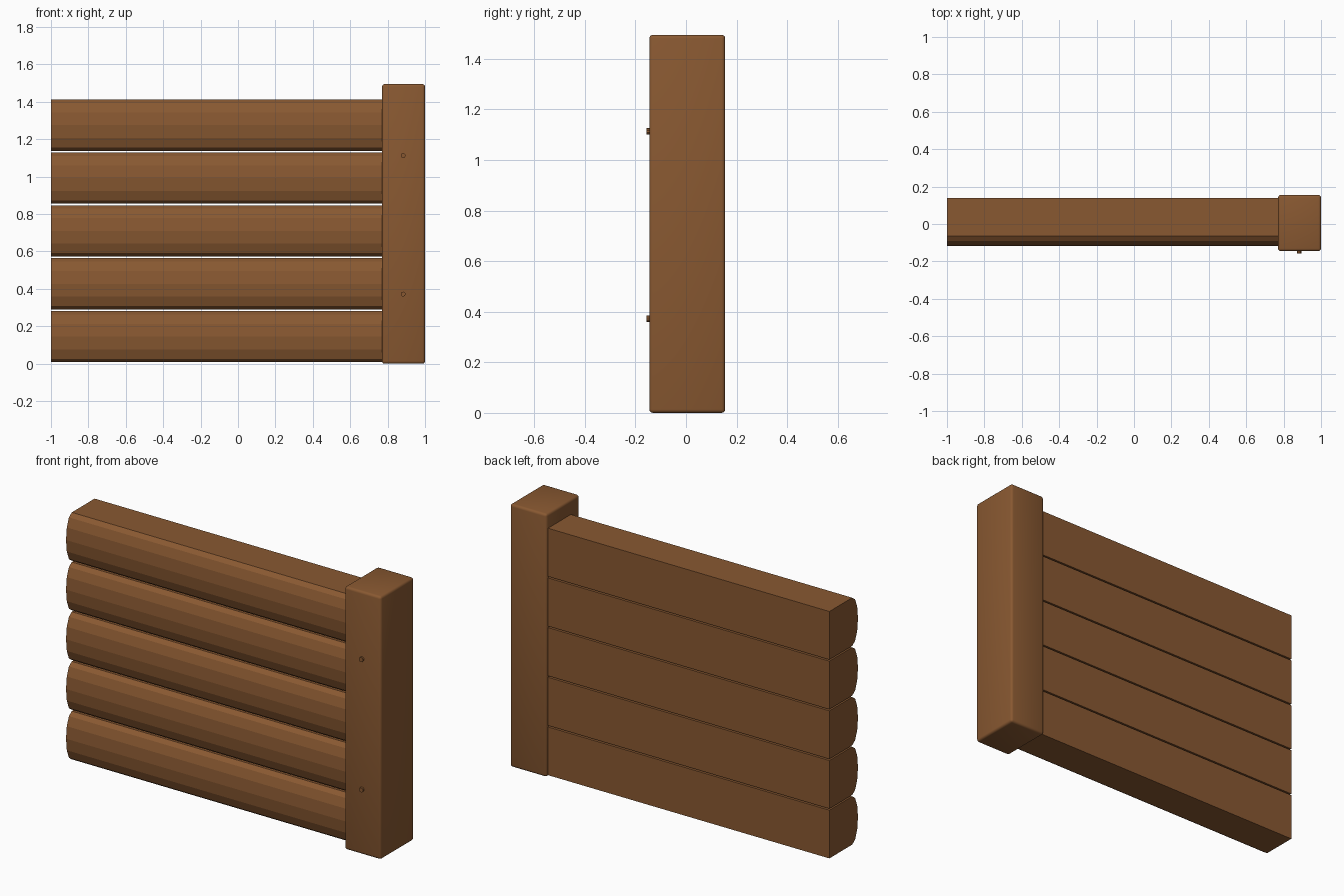
import bpy, bmesh, math
from mathutils import Matrix

cube = bpy.data.objects.get("Cube")
if cube:
    bpy.data.objects.remove(cube, do_unlink=True)

wood = bpy.data.materials.new("warm brown wood")
wood.use_nodes = True
BROWN = (0.25, 0.099, 0.031, 1)
wood.diffuse_color = BROWN
wood.node_tree.nodes["Principled BSDF"].inputs["Base Color"].default_value = BROWN


def finish(name, bm):
    bmesh.ops.recalc_face_normals(bm, faces=bm.faces)
    mesh = bpy.data.meshes.new(name)
    bm.to_mesh(mesh)
    bm.free()
    mesh.materials.append(wood)
    obj = bpy.data.objects.new(name, mesh)
    bpy.context.collection.objects.link(obj)
    return obj


# Stacked logs: flat back, top and bottom, rounded front
COUNT, PITCH, HEIGHT = 5, 0.2825, 0.274
BACK, SHOULDER, BULGE, SIDES = 0.14, -0.065, 0.052, 6


def log(name, base):
    half = HEIGHT / 2
    mid = base + half
    profile = [(BACK, mid - half), (BACK, mid + half)]
    for i in range(SIDES + 1):
        a = math.pi * i / SIDES
        profile.append((SHOULDER - BULGE * math.sin(a), mid + half * math.cos(a)))
    bm = bmesh.new()
    end = bm.faces.new([bm.verts.new((-1, y, z)) for y, z in profile])
    grown = bmesh.ops.extrude_face_region(bm, geom=[end], use_keep_orig=True)
    moved = [g for g in grown["geom"] if isinstance(g, bmesh.types.BMVert)]
    bmesh.ops.translate(bm, verts=moved, vec=(1.79, 0, 0))
    return finish(name, bm)


for n in range(COUNT):
    log(f"log_{n + 1}", 0.008 + n * PITCH)

# Upright post with softened edges
bm = bmesh.new()
bmesh.ops.create_cube(bm, size=1)
bmesh.ops.scale(bm, verts=bm.verts, vec=(0.23, 0.3, 1.495))
bmesh.ops.translate(bm, verts=bm.verts, vec=(0.885, 0.005, 0.7475))
bmesh.ops.bevel(bm, geom=bm.edges[:], offset=0.014, segments=3,
                profile=0.5, affect='EDGES')
post = finish("post", bm)
bpy.context.view_layer.objects.active = post
post.select_set(True)
bpy.ops.object.shade_smooth_by_angle(angle=math.radians(40))

# Pegs on the front of the post
for name, z in (("lower_peg", 0.372), ("upper_peg", 1.113)):
    bm = bmesh.new()
    bmesh.ops.create_cone(bm, cap_ends=True, segments=10, radius1=0.013,
                          radius2=0.013, depth=0.03,
                          matrix=Matrix.Translation((0.883, -0.142, z))
                          @ Matrix.Rotation(math.pi / 2, 4, 'X'))
    finish(name, bm)
